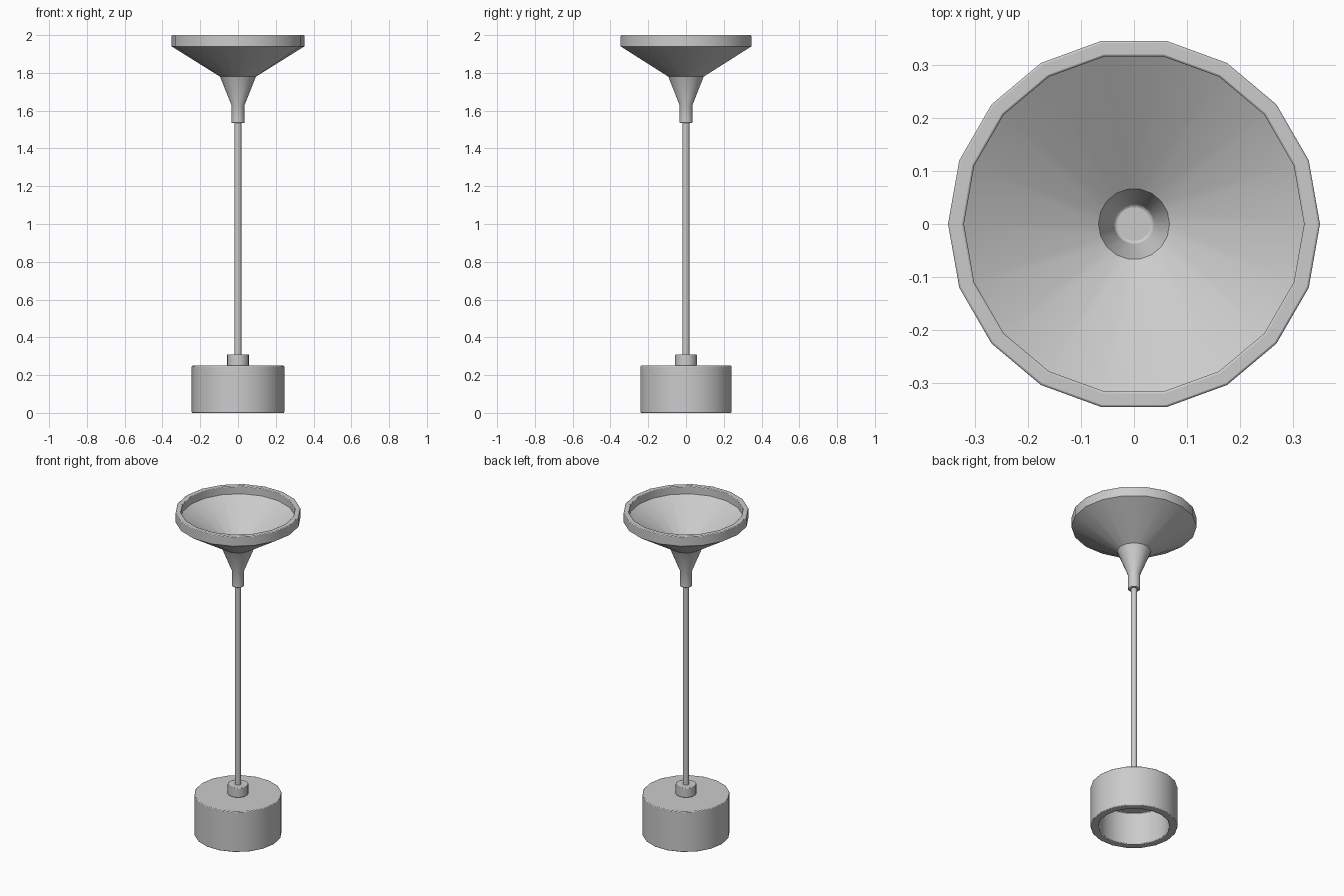
import bpy, bmesh
from math import cos, sin, tau, radians

if "Cube" in bpy.data.objects:
    bpy.data.objects.remove(bpy.data.objects["Cube"])

SIDES = 18


def lathe(name, profile, bevel=0.0):
    """Spin a closed (radius, z) profile round the z axis; radius 0 makes a pole."""
    bm = bmesh.new()
    rings = []
    for r, z in profile:
        if r == 0:
            rings.append([bm.verts.new((0, 0, z))] * SIDES)
        else:
            rings.append([bm.verts.new((r * cos(tau * i / SIDES), r * sin(tau * i / SIDES), z))
                          for i in range(SIDES)])
    for a, b in zip(rings, rings[1:]):
        for i in range(SIDES):
            j = (i + 1) % SIDES
            bm.faces.new(list(dict.fromkeys((a[i], a[j], b[j], b[i]))))
    bmesh.ops.recalc_face_normals(bm, faces=bm.faces)
    mesh = bpy.data.meshes.new(name)
    bm.to_mesh(mesh)
    bm.free()
    obj = bpy.data.objects.new(name, mesh)
    bpy.context.collection.objects.link(obj)
    bpy.context.view_layer.objects.active = obj
    bpy.ops.object.select_all(action='DESELECT')
    obj.select_set(True)
    bpy.ops.object.shade_smooth_by_angle(angle=radians(30))
    if bevel:
        mod = obj.modifiers.new("soft_edges", 'BEVEL')
        mod.width = bevel
        mod.segments = 2
        mod.limit_method = 'ANGLE'
        mod.angle_limit = radians(60)
    return obj


# Hollow cup, open underneath
lathe("base_cup", [(0, 0.20), (0.20, 0.20), (0.20, 0), (0.245, 0),
                   (0.245, 0.25), (0, 0.25)], 0.004)

# Collar and thin rod
lathe("base_collar", [(0, 0.25), (0.058, 0.25), (0.058, 0.31), (0, 0.31)], 0.003)
lathe("rod", [(0, 0.29), (0.018, 0.29), (0.018, 1.56), (0, 1.56)])

# Funnel: outside from the tube up to the rim, then back down inside
lathe("funnel", [(0, 1.535), (0.035, 1.535), (0.035, 1.63), (0.095, 1.78),
                 (0.351, 1.94), (0.351, 2.0), (0.321, 2.0), (0.321, 1.952),
                 (0.067, 1.795), (0.036, 1.71), (0, 1.71)], 0.004)
